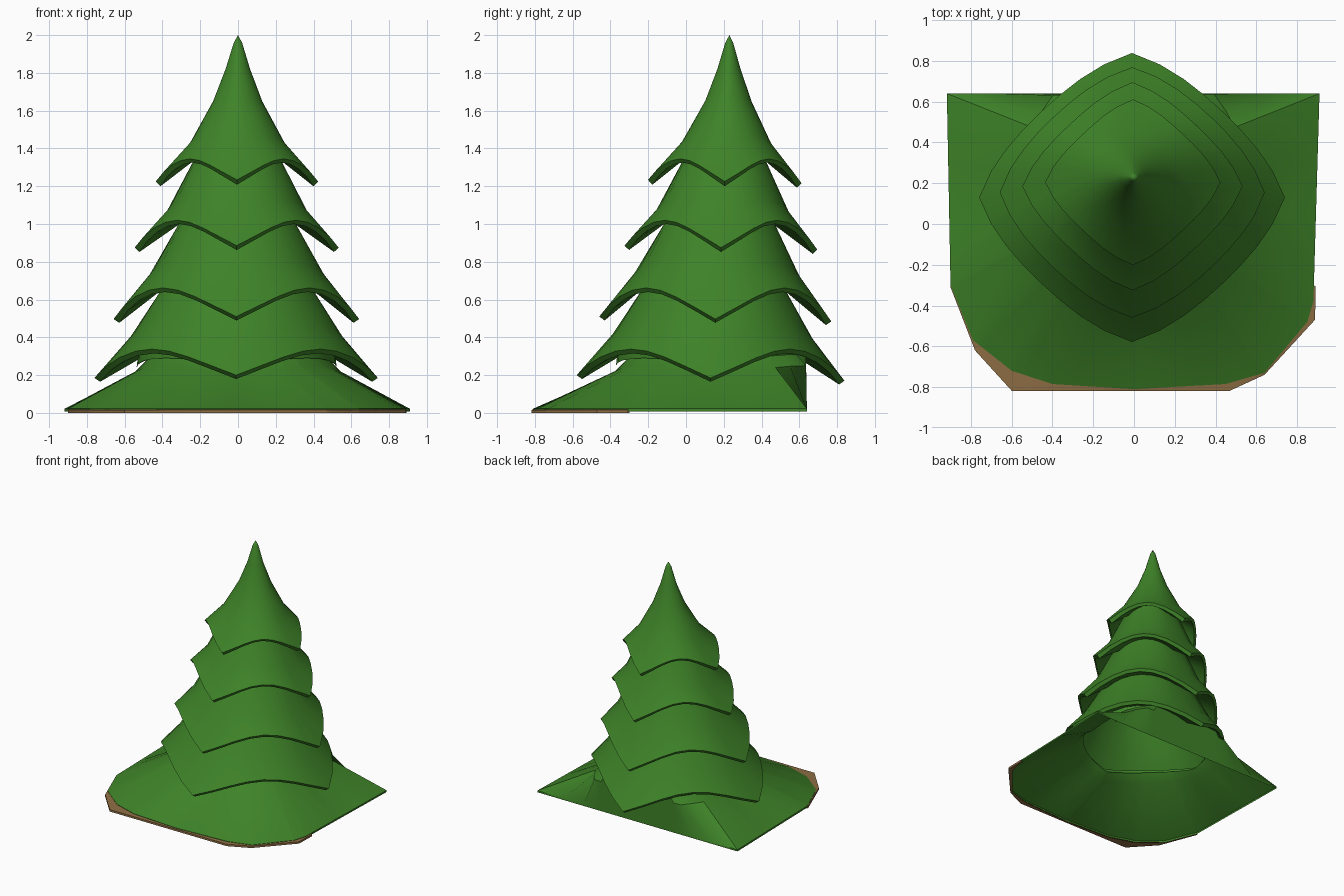
import bpy, bmesh, math
from mathutils import Vector

if "Cube" in bpy.data.objects:
    bpy.data.objects.remove(bpy.data.objects["Cube"])

def material(name, col):
    m = bpy.data.materials.new(name)
    m.diffuse_color = (*col, 1)
    m.use_nodes = True
    m.node_tree.nodes["Principled BSDF"].inputs["Base Color"].default_value = m.diffuse_color
    return m

GREEN = material("pine green", (0.048, 0.225, 0.021))
BROWN = material("earth brown", (0.27, 0.155, 0.057))

def loft(name, rings, mat, skip=None):
    """Closed rings of equal length, bridged with faces; a one-point ring is a tip."""
    bm = bmesh.new()
    vs = [[bm.verts.new(p) for p in r] for r in rings]
    for a, b in zip(vs, vs[1:]):
        n = max(len(a), len(b))
        for i in range(n):
            j = (i + 1) % n
            if skip and skip(i, j):
                continue
            if len(a) == 1:
                bm.faces.new((a[0], b[i], b[j]))
            else:
                bm.faces.new((a[i], b[i], b[j], a[j]))
    bmesh.ops.delete(bm, geom=[v for v in bm.verts if not v.link_faces], context='VERTS')
    me = bpy.data.meshes.new(name)
    bm.to_mesh(me)
    bm.free()
    me.materials.append(mat)
    ob = bpy.data.objects.new(name, me)
    bpy.context.collection.objects.link(ob)
    bpy.ops.object.select_all(action='DESELECT')
    ob.select_set(True)
    bpy.context.view_layer.objects.active = ob
    bpy.ops.object.shade_smooth_by_angle(angle=math.radians(30))
    return ob

def branch_ring(cy, rc, rd, zc, zd, n=32):
    """Rounded diamond whose four corners droop: c = corner, d = diagonal values."""
    pts = []
    for i in range(n):
        t = 2 * math.pi * i / n
        s = 1 - abs(math.sin(2 * t))
        r = rd + (rc - rd) * s
        z = zd + (zc - zd) * s - 0.02 * rc * math.sin(t) * s
        pts.append((-0.01 * rc / 0.75 + r * math.cos(t), cy + 0.945 * r * math.sin(t), z))
    return pts

# Tree body: one zigzag shell from the tip down through four drooping tiers
profile = [
    (.229, .022, .022, 1.96, 1.96), (.228, .065, .06, 1.82, 1.82), (.225, .13, .122, 1.65, 1.66),
    (.215, .25, .235, 1.43, 1.46),
    (.205, .43, .35, 1.225, 1.345), (.205, .405, .335, 1.2, 1.325), (.205, .225, .225, 1.34, 1.385),
    (.195, .37, .345, 1.07, 1.12),
    (.185, .54, .445, .875, 1.02), (.185, .515, .43, .852, 1.0), (.18, .305, .305, 1.0, 1.05),
    (.165, .46, .43, .735, .79),
    (.155, .65, .55, .497, .662), (.155, .62, .535, .477, .64), (.15, .40, .40, .65, .69),
    (.14, .56, .53, .405, .46),
    (.13, .75, .63, .185, .338), (.13, .72, .612, .165, .315), (.13, .525, .525, .28, .35),
    (.13, .53, .53, .24, .29),
]
loft("tree_tiers", [[(0, .23, 2.0)]] + [branch_ring(*p) for p in profile], GREEN)

# Ground skirt outlines: green cover and the slightly larger earth slab
C = Vector((0, .15))
cover = [(.91, .64), (-.918, .64), (-.9, -.3), (-.79, -.57), (-.6, -.72), (-.4, -.785),
         (0, -.81), (.45, -.785), (.64, -.73), (.85, -.48), (.88, -.38)]
slab = [(.912, .64), (-.918, .64), (-.9, -.31), (-.78, -.62), (-.6, -.818), (.47, -.818),
        (.64, -.74), (.888, -.47)]

def cast(poly, t):
    """Point where the ray from C at angle t leaves the outline."""
    d = Vector((math.cos(t), math.sin(t)))
    best = 0
    for k, a in enumerate(poly):
        a = Vector(a) - C
        e = Vector(poly[(k + 1) % len(poly)]) - C - a
        den = d.x * e.y - d.y * e.x
        if abs(den) < 1e-9:
            continue
        u = (a.x * e.y - a.y * e.x) / den
        v = (a.x * d.y - a.y * d.x) / den
        if u > 0 and -1e-4 <= v <= 1.0001:
            best = max(best, u)
    return C + d * best

angles = {round(2 * math.pi * i / 40, 2) for i in range(40)}
angles |= {round(math.atan2(y - C.y, x) % (2 * math.pi), 4) for x, y in cover + slab}
angles = sorted(angles)

def mound_top(t, r, z):
    """Top of the mound, dipping under the branch corners, cut flat at the back."""
    s = 1 - abs(math.sin(2 * t))
    sy = 1.22 if math.sin(t) > 0 else .97
    dip = 0 if math.sin(t) > .75 else .06 * s
    return (r * math.cos(t), min(.636, C.y + sy * r * math.sin(t)), z - dip)

inner = [mound_top(t, .50, .31) for t in angles]
top = [mound_top(t, .56, .25) for t in angles]
edge = [(*cast(cover, t), .022) for t in angles]
foot = [(x, y, .008) for x, y, _ in edge]
loft("ground_skirt", [inner, top, edge, foot], GREEN)

# Earth slab edge, showing only along the front
out = [cast(slab, t) for t in angles]
lip = [(*p, .016) for p in out]
base = [(*p, 0) for p in out]
under = [(x * .99, y * .99, 0) for x, y, _ in edge]
loft("earth_edge", [[(x, y, .019) for x, y, _ in edge], lip, base, under], BROWN,
     skip=lambda i, j: max(out[i].y, out[j].y) > -.25)
